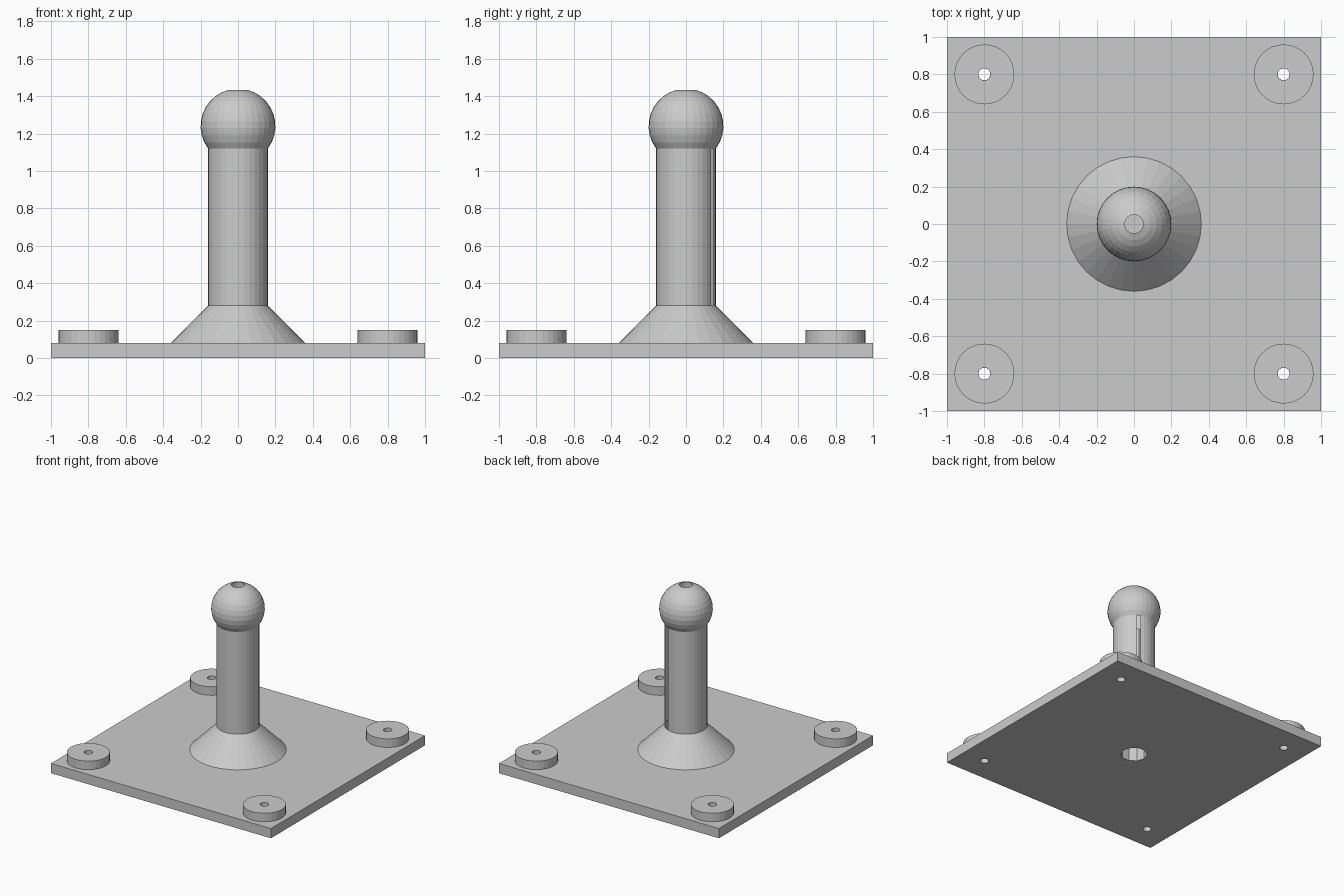
import bpy, bmesh, math

if "Cube" in bpy.data.objects:
    bpy.data.objects.remove(bpy.data.objects["Cube"])

grey = bpy.data.materials.new("light_grey")
grey.diffuse_color = (0.6, 0.6, 0.6, 1)
grey.use_nodes = True
grey.node_tree.nodes["Principled BSDF"].inputs["Base Color"].default_value = grey.diffuse_color


def lathe(name, profile, sides=32, at=(0, 0), skip=()):
    """Revolve (radius, z) points; radius 0 makes a pole; skip lists (band, side) gaps."""
    bm = bmesh.new()
    rings = []
    for r, z in profile:
        if r == 0:
            rings.append([bm.verts.new((0, 0, z))] * sides)
        else:
            rings.append([bm.verts.new((r * math.cos(math.tau * j / sides),
                                        r * math.sin(math.tau * j / sides), z))
                          for j in range(sides)])
    for i, (a, b) in enumerate(zip(rings, rings[1:])):
        for j in range(sides):
            if (i, j) in skip:
                continue
            k = (j + 1) % sides
            bm.faces.new(list(dict.fromkeys((a[j], a[k], b[k], b[j]))))
    mesh = bpy.data.meshes.new(name)
    bm.to_mesh(mesh)
    bm.free()
    mesh.materials.append(grey)
    obj = bpy.data.objects.new(name, mesh)
    obj.location = (at[0], at[1], 0)
    bpy.context.collection.objects.link(obj)
    return obj


PLATE, BORE_R, SCREW_R, TOP_R = 0.08, 0.1, 0.032, 0.05
corners = [(x, y) for x in (-0.8, 0.8) for y in (-0.8, 0.8)]

# Base plate
bpy.ops.mesh.primitive_cube_add(size=1, location=(0, 0, PLATE / 2))
plate = bpy.context.object
plate.name = "base_plate"
plate.dimensions = (2, 2, PLATE)
bpy.ops.object.transform_apply(location=False, rotation=False, scale=True)
plate.data.materials.append(grey)

# Holes through the plate: one centre bore and four screw holes
holes = [(BORE_R, 10, (0, 0))] + [(SCREW_R, 16, c) for c in corners]
for r, sides, at in holes:
    cutter = lathe("hole_cutter", [(0, -0.1), (r, -0.1), (r, 0.3), (0, 0.3)], sides, at)
    cutter.hide_render = True
    mod = plate.modifiers.new("hole", 'BOOLEAN')
    mod.operation = 'DIFFERENCE'
    mod.solver = 'EXACT'
    mod.object = cutter
    bpy.context.view_layer.objects.active = plate
    bpy.ops.object.modifier_apply(modifier=mod.name)
    bpy.data.objects.remove(cutter)

# Screw bosses on the corners
for c in corners:
    lathe("screw_boss", [(0.16, PLATE), (0.16, 0.15), (SCREW_R, 0.15), (SCREW_R, PLATE)],
          32, c)

# Post: flared foot, column with a narrow slot, ball and blind top hole
ball_z, ball_r, steps = 1.24, 0.2, 10
low, high = -math.acos(0.16 / ball_r), math.acos(TOP_R / ball_r)
arc = [low + (high - low) * i / steps for i in range(steps + 1)]
profile = [(0.36, PLATE), (0.16, 0.28)]
profile += [(ball_r * math.cos(a), ball_z + ball_r * math.sin(a)) for a in arc]
profile += [(TOP_R, ball_z), (0, ball_z)]
lathe("ball_post", profile, 32, skip={(1, 5)})

# Blind bore running up inside the post
lathe("post_bore", [(0, 1.04), (BORE_R, 1.04), (BORE_R, PLATE)], 10)
